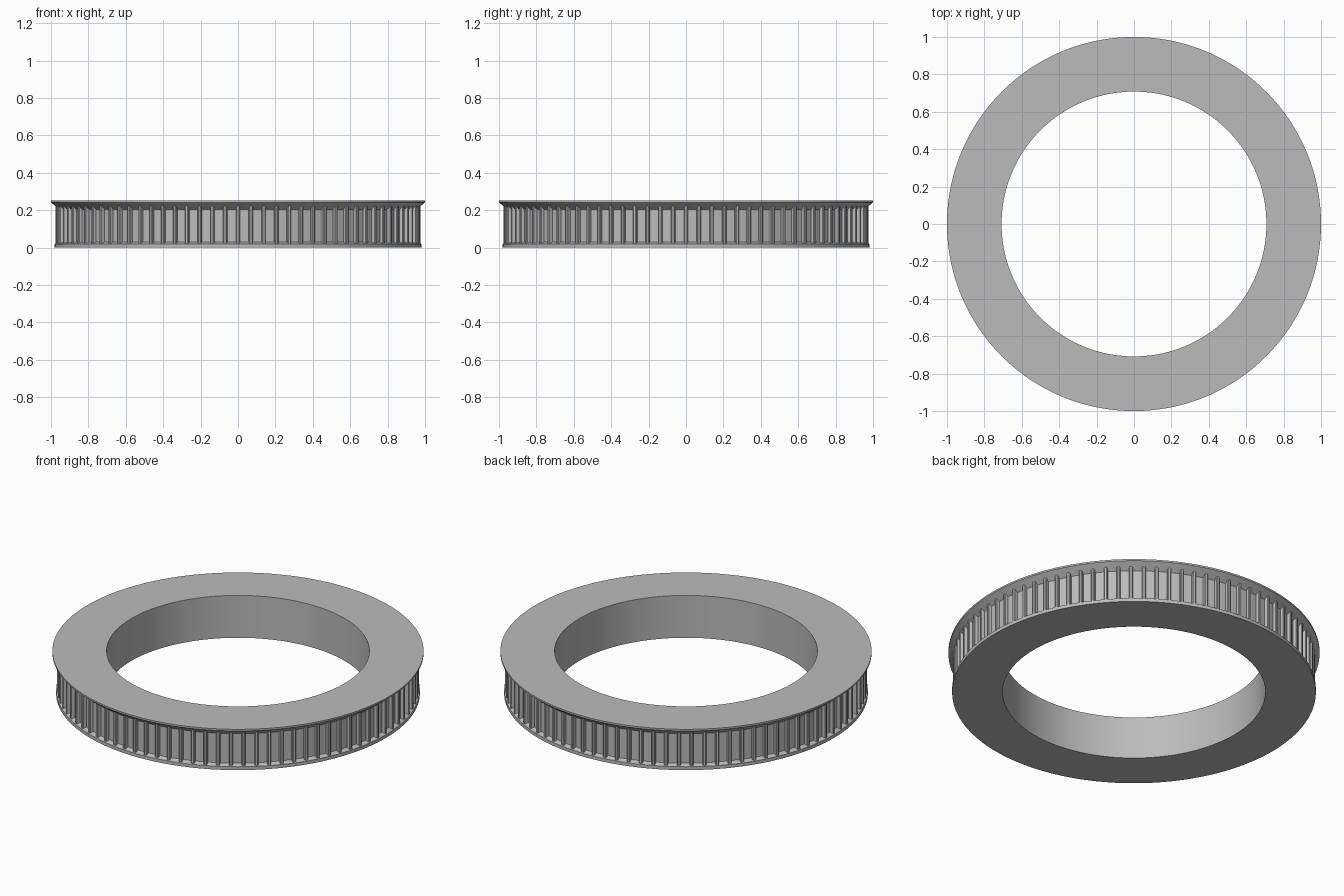
import bpy, bmesh, math

TEETH = 88
SEGMENTS = TEETH * 2

cube = bpy.data.objects.get("Cube")
if cube:
    bpy.data.objects.remove(cube, do_unlink=True)

# Single plain grey
grey = bpy.data.materials.new("plain grey")
grey.use_nodes = True
color = (0.5, 0.5, 0.5, 1)
grey.diffuse_color = color
grey.node_tree.nodes["Principled BSDF"].inputs["Base Color"].default_value = color


def polar(r, a, z):
    return (r * math.cos(a), r * math.sin(a), z)


def finish(bm, name):
    bmesh.ops.recalc_face_normals(bm, faces=bm.faces)
    mesh = bpy.data.meshes.new(name)
    bm.to_mesh(mesh)
    bm.free()
    mesh.materials.append(grey)
    ob = bpy.data.objects.new(name, mesh)
    bpy.context.collection.objects.link(ob)
    bpy.ops.object.select_all(action='DESELECT')
    ob.select_set(True)
    bpy.context.view_layer.objects.active = ob
    bpy.ops.object.shade_smooth_by_angle(angle=math.radians(25))
    return ob


# Flanged ring: bore, lower rim, tooth root, flared upper rim
profile = [(0.708, 0), (0.98, 0), (0.98, 0.02), (0.955, 0.03),
           (0.955, 0.205), (1.0, 0.242), (1.0, 0.252), (0.708, 0.252)]
bm = bmesh.new()
rings = [[bm.verts.new(polar(r, math.tau * i / SEGMENTS, z)) for r, z in profile]
         for i in range(SEGMENTS)]
for i, ring in enumerate(rings):
    after = rings[(i + 1) % SEGMENTS]
    for j in range(len(profile)):
        k = (j + 1) % len(profile)
        bm.faces.new((ring[j], after[j], after[k], ring[k]))
finish(bm, "flanged_ring")

# Narrow rounded teeth around the rim, ends buried in the two flanges
half = [(0.011, 0.945), (0.0105, 0.966), (0.009, 0.972), (0.005, 0.975)]
section = half + [(-w, r) for w, r in reversed(half)]
bm = bmesh.new()
for t in range(TEETH):
    a = math.tau * t / TEETH
    low, high = [[bm.verts.new(polar(r, a + w / r, z)) for w, r in section]
                 for z in (0.015, 0.232)]
    bm.faces.new(low)
    bm.faces.new(high)
    n = len(section)
    for j in range(n):
        k = (j + 1) % n
        bm.faces.new((low[j], low[k], high[k], high[j]))
finish(bm, "belt_teeth")
